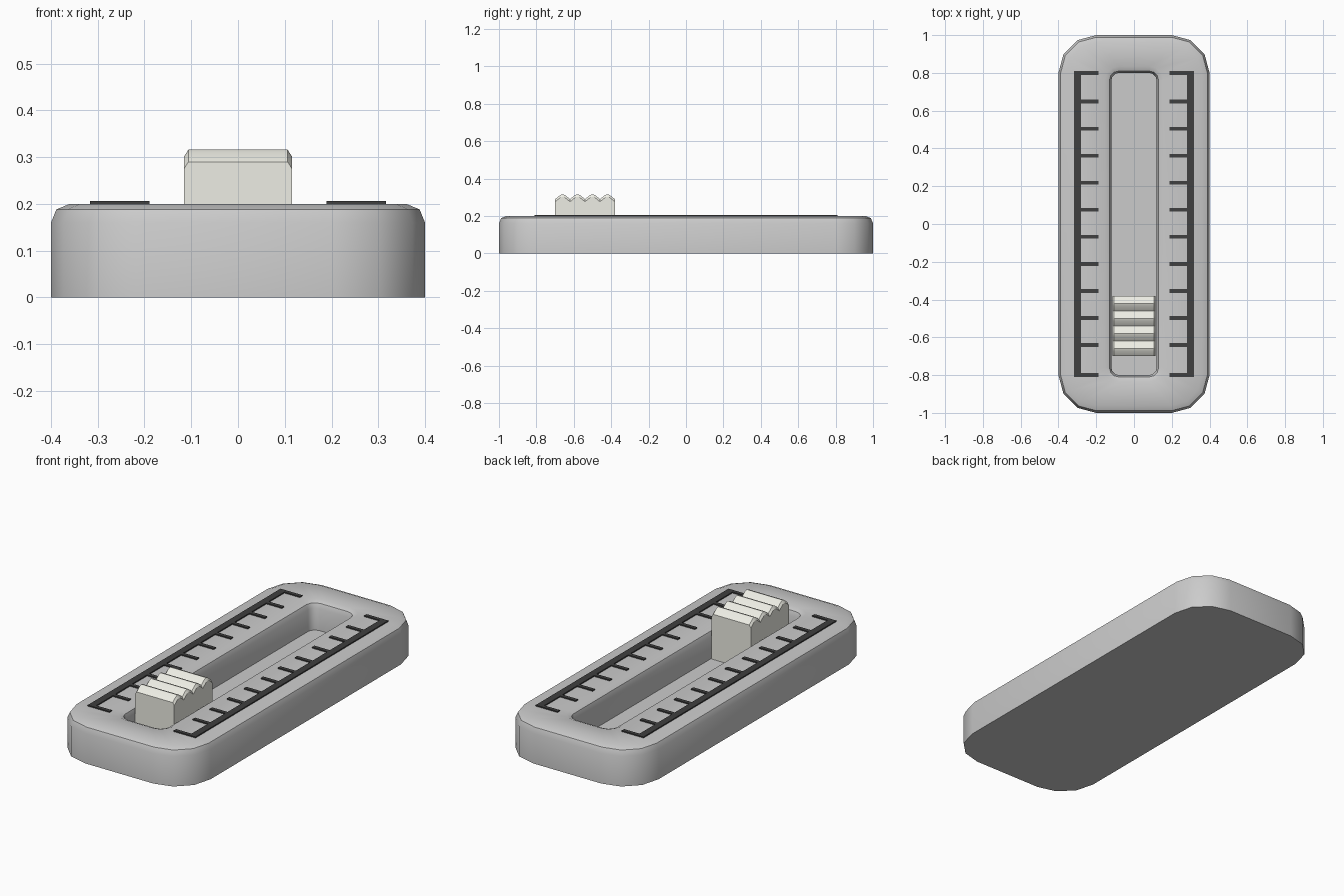
import bpy, bmesh
from math import sin, cos, pi, radians

if "Cube" in bpy.data.objects:
    bpy.data.objects.remove(bpy.data.objects["Cube"])


def make_object(name, bm, color=None, angle=35):
    bmesh.ops.recalc_face_normals(bm, faces=bm.faces[:])
    mesh = bpy.data.meshes.new(name)
    bm.to_mesh(mesh)
    bm.free()
    obj = bpy.data.objects.new(name, mesh)
    bpy.context.collection.objects.link(obj)
    if color:
        mat = bpy.data.materials.new(name + "_color")
        mat.diffuse_color = color
        mat.use_nodes = True
        mat.node_tree.nodes["Principled BSDF"].inputs["Base Color"].default_value = mat.diffuse_color
        mesh.materials.append(mat)
    bpy.ops.object.select_all(action='DESELECT')
    obj.select_set(True)
    bpy.context.view_layer.objects.active = obj
    if angle:
        bpy.ops.object.shade_smooth_by_angle(angle=radians(angle))
    return obj


def loft(bm, loops):
    """Skin a stack of equal-length closed loops and cap both ends."""
    rings = [[bm.verts.new(p) for p in loop] for loop in loops]
    for a, b in zip(rings, rings[1:]):
        for i in range(len(a)):
            j = (i + 1) % len(a)
            bm.faces.new((a[i], a[j], b[j], b[i]))
    bm.faces.new(rings[0])
    bm.faces.new(rings[-1])


def rounded_rect(hx, hy, r, z, seg=3):
    pts = []
    for k, (sx, sy) in enumerate([(1, 1), (-1, 1), (-1, -1), (1, -1)]):
        for i in range(seg + 1):
            a = (k + i / seg) * pi / 2
            pts.append((sx * (hx - r) + r * cos(a), sy * (hy - r) + r * sin(a), z))
    return pts


# Housing: outer wall, rounded top edge, rounded slot rim, slot wall and floor
H, B, S = 0.2, 0.04, 0.035
loops = [rounded_rect(0.4, 1.0, 0.2, 0)]
for a in (0, pi / 4, pi / 2):
    d = B * (1 - cos(a))
    loops.append(rounded_rect(0.4 - d, 1.0 - d, 0.2 - d, H - B + B * sin(a)))
for a in (pi / 2, pi / 4, 0):
    d = S * (1 - cos(a))
    loops.append(rounded_rect(0.12 + d, 0.8 + d, 0.04 + d, H - S + S * sin(a)))
loops.append(rounded_rect(0.12, 0.8, 0.04, 0.05))
bm = bmesh.new()
loft(bm, loops)
make_object("housing", bm, angle=40)

# Slider knob: ridged side profile lofted across x with softened ends
profile = [(-0.70, 0.29)]
for i in range(4):
    c = -0.66 + 0.08 * i
    profile += [(c - 0.014, 0.311), (c, 0.316), (c + 0.014, 0.311), (c + 0.04, 0.29)]


def knob_loop(x, drop):
    return [(x, -0.70, 0.05)] + [(x, y, z - drop) for y, z in profile] + [(x, -0.38, 0.05)]


bm = bmesh.new()
loft(bm, [knob_loop(x, d) for x, d in
          ((-0.115, 0.014), (-0.106, 0), (0.106, 0), (0.115, 0.014))])
make_object("slider_knob", bm, (0.85, 0.85, 0.78, 1), 30)

# Scale markings: a rail with twelve ticks on each side
ticks = [0.8] + [0.648 - 0.1432 * i for i in range(10)] + [-0.79]
ticks[-1] = -0.8
for name, s in (("left_scale", -1), ("right_scale", 1)):
    outline = [(0.317, -0.81), (0.317, 0.81)]
    for y in ticks:
        outline += [(0.28 if y < 0.8 else 0.189, y + 0.01), (0.189, y + 0.01),
                    (0.189, y - 0.01), (0.28 if y > -0.8 else 0.189, y - 0.01)]
    bm = bmesh.new()
    loft(bm, [[(s * x, y, z) for x, y in outline] for z in (0.198, 0.206)])
    bmesh.ops.remove_doubles(bm, verts=bm.verts[:], dist=1e-5)
    make_object(name, bm, (0.05, 0.05, 0.05, 1), 0)
